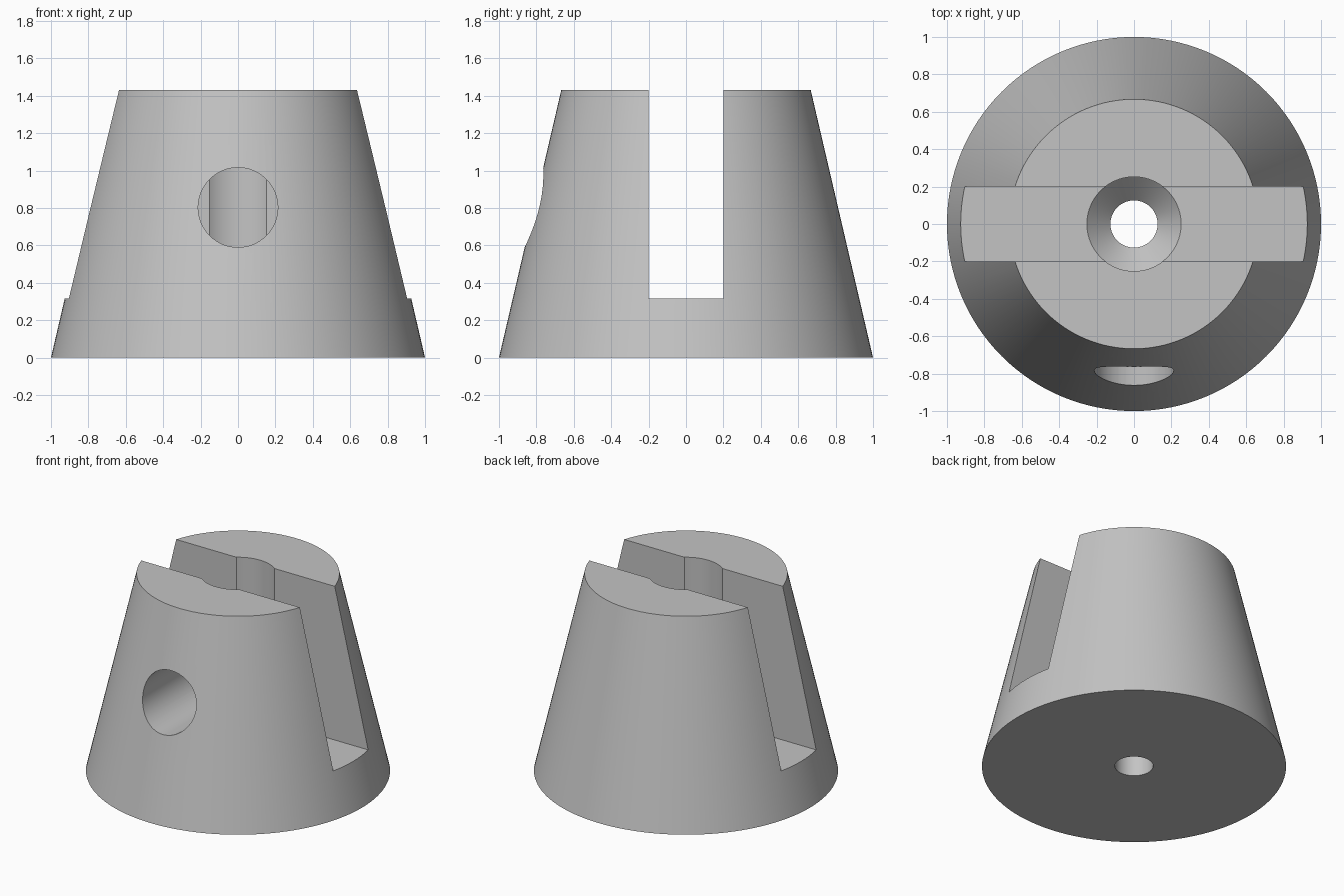
import bpy
import math

cube = bpy.data.objects.get("Cube")
if cube:
    bpy.data.objects.remove(cube, do_unlink=True)

SEGMENTS = 128
HEIGHT = 1.43
SLOT_FLOOR = 0.315

grey = bpy.data.materials.new("plain grey")
grey.use_nodes = True
colour = (0.55, 0.55, 0.55, 1)
grey.diffuse_color = colour
grey.node_tree.nodes["Principled BSDF"].inputs["Base Color"].default_value = colour


def lathe(name, profile):
    """Turn a closed (radius, height) profile about z."""
    n = len(profile)
    verts, faces = [], []
    for i in range(SEGMENTS):
        a = 2 * math.pi * i / SEGMENTS
        verts += [(r * math.cos(a), r * math.sin(a), z) for r, z in profile]
        here, there = i * n, (i + 1) % SEGMENTS * n
        for j in range(n):
            k = (j + 1) % n
            faces.append((here + j, there + j, there + k, here + k))
    mesh = bpy.data.meshes.new(name)
    mesh.from_pydata(verts, [], faces)
    obj = bpy.data.objects.new(name, mesh)
    bpy.context.collection.objects.link(obj)
    mesh.materials.append(grey)
    return obj


def cut(target, cutter):
    """Subtract the cutter from the target, then discard the cutter."""
    cutter.hide_render = True
    cutter.data.materials.append(grey)
    mod = target.modifiers.new("cut", "BOOLEAN")
    mod.operation = "DIFFERENCE"
    mod.solver = "EXACT"
    mod.object = cutter
    bpy.ops.object.select_all(action="DESELECT")
    bpy.context.view_layer.objects.active = target
    target.select_set(True)
    bpy.ops.object.modifier_apply(modifier=mod.name)
    bpy.data.objects.remove(cutter, do_unlink=True)


# Tapered body with stepped centre bore and countersink
body = lathe("tapered_body", [
    (0.126, 0), (1, 0), (0.667, HEIGHT),
    (0.252, HEIGHT), (0.252, SLOT_FLOOR), (0.126, SLOT_FLOOR - 0.126),
])

# Slot across the top
bpy.ops.mesh.primitive_cube_add(size=1, location=(0, 0, SLOT_FLOOR + 1))
slot = bpy.context.object
slot.name = "slot_cutter"
slot.scale = (3, 0.4, 2)
cut(body, slot)

# Screw hole through the front wall only
bpy.ops.mesh.primitive_cylinder_add(
    vertices=64, radius=0.213, depth=1.2,
    location=(0, -0.6, 0.803), rotation=(math.pi / 2, 0, 0))
hole = bpy.context.object
hole.name = "screw_hole_cutter"
cut(body, hole)

# Smooth curved walls, crisp machined edges
bpy.ops.object.select_all(action="DESELECT")
bpy.context.view_layer.objects.active = body
body.select_set(True)
bpy.ops.object.shade_smooth_by_angle(angle=math.radians(25))
